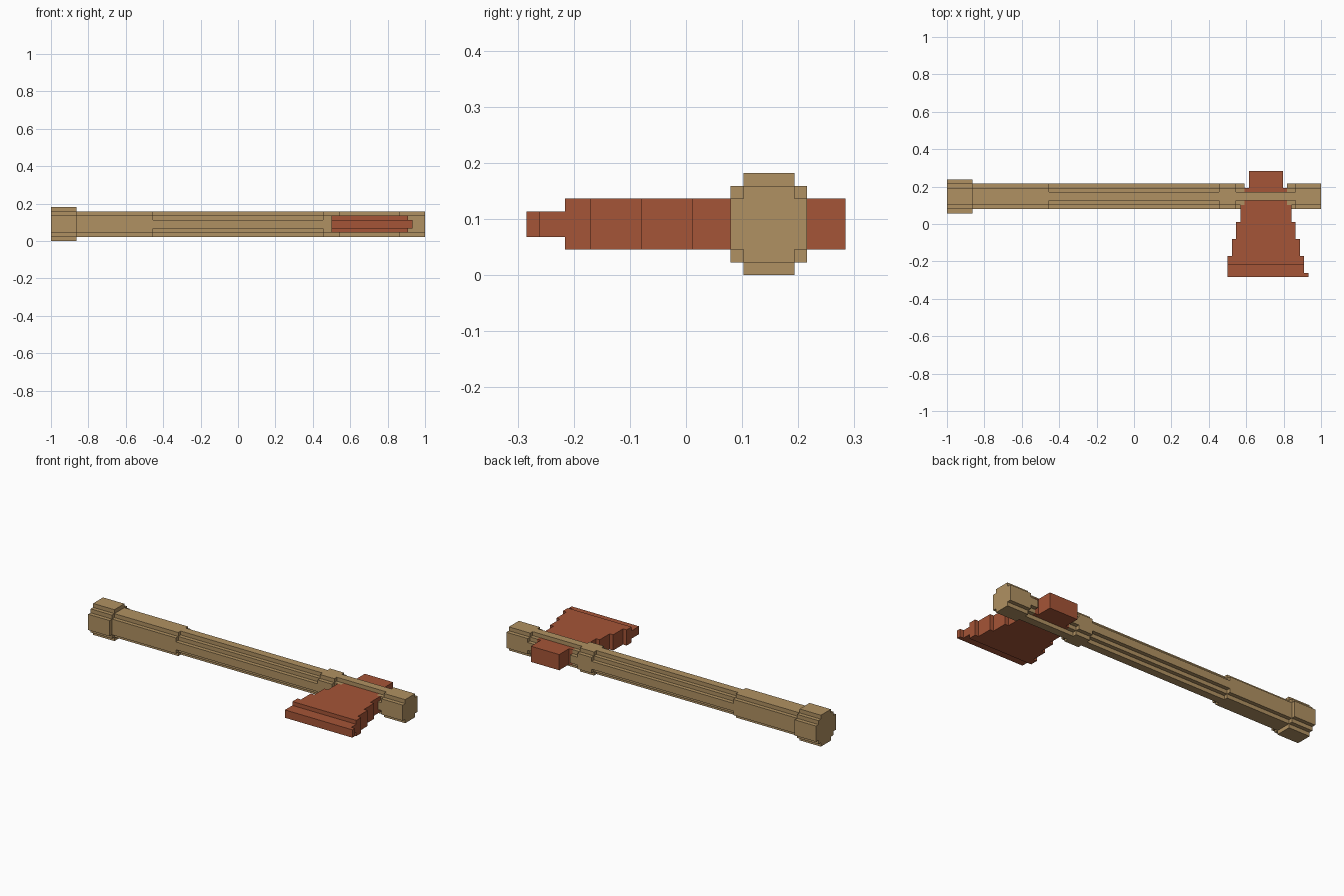
import bpy, bmesh
from mathutils import Vector

if "Cube" in bpy.data.objects:
    bpy.data.objects.remove(bpy.data.objects["Cube"])

U = 2 / 88                       # one block of the stepped design
ORIGIN = Vector((44, 12.5, 0))   # block coordinates of the frame centre
AXIS_Y, AXIS_Z = 19, 4           # handle axis, in blocks


def material(name, color):
    m = bpy.data.materials.new(name)
    m.diffuse_color = (*color, 1)
    m.use_nodes = True
    m.node_tree.nodes["Principled BSDF"].inputs["Base Color"].default_value = m.diffuse_color
    return m


WOOD = material("tan wood", (0.434, 0.283, 0.122))
RED = material("rust red metal", (0.376, 0.089, 0.038))


def extrude(name, outline, direction, mat):
    """Extrude a closed outline (block units) along a direction."""
    bm = bmesh.new()
    face = bm.faces.new([bm.verts.new((Vector(p) - ORIGIN) * U) for p in outline])
    new = bmesh.ops.extrude_face_region(bm, geom=[face])["geom"]
    bmesh.ops.translate(bm, vec=Vector(direction) * U,
                        verts=[v for v in new if isinstance(v, bmesh.types.BMVert)])
    bmesh.ops.recalc_face_normals(bm, faces=bm.faces)
    mesh = bpy.data.meshes.new(name)
    bm.to_mesh(mesh)
    bm.free()
    mesh.materials.append(mat)
    ob = bpy.data.objects.new(name, mesh)
    bpy.context.collection.objects.link(ob)


def handle_part(name, x0, x1, quarter):
    """Handle length whose section is a stepped quarter turned four times."""
    pts = []
    for turn in range(4):
        for a, b in quarter:
            for _ in range(turn):
                a, b = -b, a
            pts.append((x0, AXIS_Y + a, AXIS_Z + b))
    extrude(name, pts, (x1 - x0, 0, 0), WOOD)


def blade_part(name, rows, z0, z1):
    """Stepped plate from rows of (y0, y1, left x, right x)."""
    left, right = [], []
    for y0, y1, xl, xr in rows:
        for y in (y0, y1):
            for side, x in ((left, xl), (right, xr)):
                if (x, y, z0) not in side:
                    side.append((x, y, z0))
    extrude(name, right + left[::-1], (0, 0, z1 - z0), RED)


KNOB = [(4, -2), (4, 2), (3, 2), (3, 3), (2, 3)]
THICK = [(3, -2), (3, 2), (2, 2)]
RIDGED = [(3, -1), (3, 1), (2, 1), (2, 2), (1, 2)]

# Handle, from the butt to the head end
handle_part("butt_knob", 0, 6, KNOB)
handle_part("rear_grip", 6, 24, THICK)
handle_part("ridged_shaft", 24, 64, RIDGED)
handle_part("head_collar", 64, 68, THICK)
handle_part("socket_rear", 68, 70, RIDGED)
handle_part("socket_front", 80, 82, RIDGED)
handle_part("handle_tip", 82, 88, THICK)

# Ridges that run over and under the head
for name, z in (("top_ridge", 6), ("bottom_ridge", 1)):
    extrude(name, [(70, 18, z), (80, 18, z), (80, 20, z), (70, 20, z)], (0, 0, 1), WOOD)

# Axe head: tapers one block per side at every step, ending in the poll
steps = [(3, 5, 66, 84)]
steps += [(5 + 4 * i, 9 + 4 * i, 67 + i, 83 - i) for i in range(5)]
blade_part("axe_head", steps, 2, 6)

# Thin cutting edge with a pointed toe
blade_part("cutting_edge", [(0, 1, 66, 85), (1, 3, 66, 84)], 3, 5)
